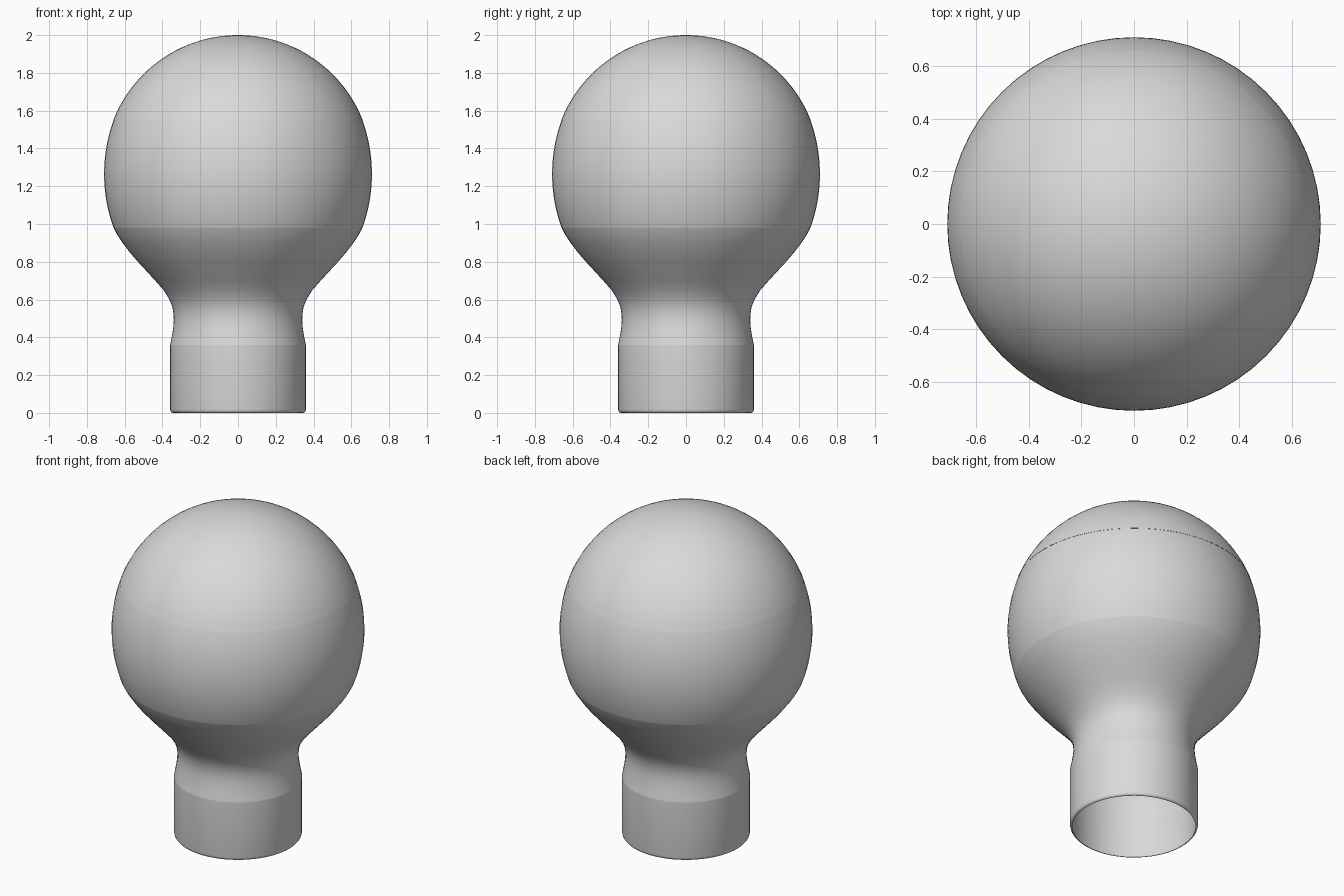
import bpy, bmesh, math

if "Cube" in bpy.data.objects:
    bpy.data.objects.remove(bpy.data.objects["Cube"])

SEGMENTS = 64

mat = bpy.data.materials.new("light_grey")
mat.diffuse_color = (0.7, 0.7, 0.7, 1)
mat.use_nodes = True
mat.node_tree.nodes["Principled BSDF"].inputs["Base Color"].default_value = mat.diffuse_color


def lathe(name, profile):
    """Spin an (r, z) profile, listed from bottom to top, around the z axis."""
    bm = bmesh.new()
    rings = []
    for r, z in profile:
        n = SEGMENTS if r > 1e-4 else 1
        rings.append([bm.verts.new((r * math.cos(math.tau * i / SEGMENTS),
                                    r * math.sin(math.tau * i / SEGMENTS), z)) for i in range(n)])
    for low, high in zip(rings, rings[1:]):
        for i in range(SEGMENTS):
            j = (i + 1) % SEGMENTS
            top = [high[j], high[i]] if len(high) > 1 else [high[0]]
            bm.faces.new([low[i], low[j]] + top)
    me = bpy.data.meshes.new(name)
    bm.to_mesh(me)
    bm.free()
    me.materials.append(mat)
    ob = bpy.data.objects.new(name, me)
    bpy.context.collection.objects.link(ob)
    bpy.ops.object.select_all(action='DESELECT')
    bpy.context.view_layer.objects.active = ob
    ob.select_set(True)
    bpy.ops.object.shade_smooth_by_angle(angle=math.radians(50))
    return ob


def arc(radius, centre_r, centre_z, a0, a1, steps):
    """Points of an arc in the (r, z) plane."""
    return [(max(centre_r + radius * math.cos(a0 + (a1 - a0) * i / steps), 0),
             centre_z + radius * math.sin(a0 + (a1 - a0) * i / steps)) for i in range(steps + 1)]


# Open socket with a small rounded lip
lathe("socket", [(0.345, 0), (0.352, 0.002), (0.357, 0.008), (0.359, 0.018), (0.359, 0.36)])

# Waisted neck flaring into the globe
lathe("neck", [(0.359, 0.36), (0.351, 0.40), (0.343, 0.45), (0.340, 0.49), (0.341, 0.52),
               (0.347, 0.56), (0.363, 0.60), (0.394, 0.65), (0.438, 0.70), (0.484, 0.75),
               (0.530, 0.80), (0.573, 0.85), (0.611, 0.90), (0.638, 0.94), (0.659, 0.98)])

# Middle band of the globe: a shallow bulge between two equal rings
half, sag = 0.285, 0.050
R = (half ** 2 + sag ** 2) / (2 * sag)
a = math.asin(half / R)
lathe("globe_band", arc(R, 0.709 - R, 1.265, -a, a, 20))

# Domed top of the globe
C = 1.2907
S = 2 - C
lathe("globe_dome", arc(S, 0, C, math.asin((1.55 - C) / S), math.pi / 2, 28))
